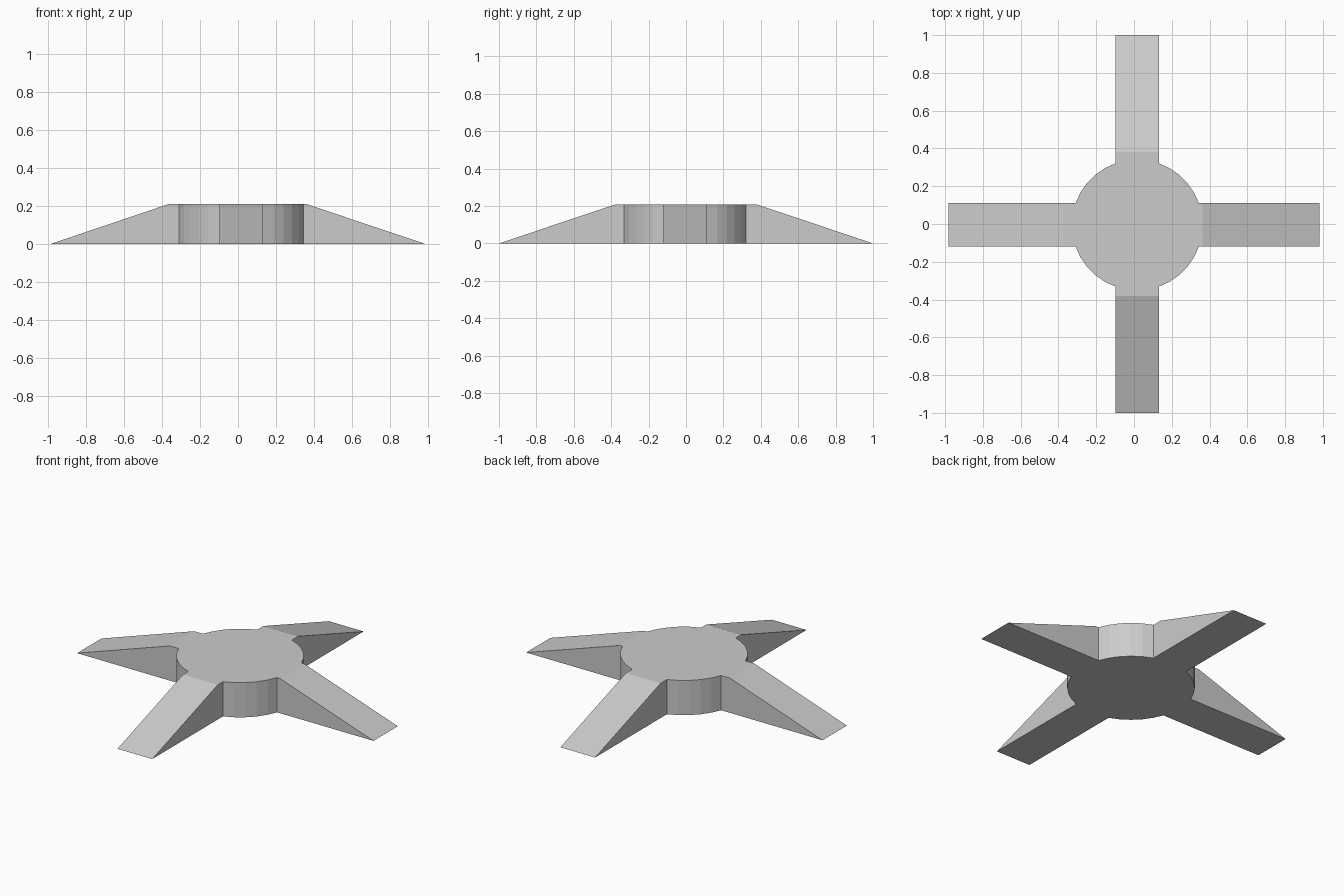
import bpy, bmesh
from math import asin, cos, sin, pi

if "Cube" in bpy.data.objects:
    bpy.data.objects.remove(bpy.data.objects["Cube"])

CX, CY = 0.017, -0.005     # hub centre
R, H, W = 0.346, 0.208, 0.115   # hub radius, height, half arm width
ARC_STEPS = 5

# Arms counter-clockwise from +x: distance from origin of ramp top and tip
ARMS = [(0.362, 0.982), (0.38, 1.0), (0.367, 0.982), (0.38, 1.0)]
half = asin(W / R)


def arm_point(i, dist, side):
    """Point on an arm edge; side is -1 or +1 across the arm."""
    dx, dy = [(1, 0), (0, 1), (-1, 0), (0, -1)][i]
    ox, oy = (0, CY) if dx else (CX, 0)
    return (ox + dx * dist - dy * W * side, oy + dy * dist + dx * W * side)


# Matching top and bottom outlines: arm ends spread outwards at the base
top, base = [], []
for i, (crest, tip) in enumerate(ARMS):
    for side in (-1, 1):
        top.append(arm_point(i, crest, side))
        base.append(arm_point(i, tip, side))
    start, sweep = i * pi / 2 + half, pi / 2 - 2 * half
    for k in range(ARC_STEPS + 1):
        a = start + sweep * k / ARC_STEPS
        p = (CX + R * cos(a), CY + R * sin(a))
        top.append(p)
        base.append(p)

# Skin the two outlines into one closed solid
bm = bmesh.new()
tv = [bm.verts.new((x, y, H)) for x, y in top]
bv = [bm.verts.new((x, y, 0)) for x, y in base]
bm.faces.new(tv)
bm.faces.new(bv[::-1])
n = len(tv)
for i in range(n):
    j = (i + 1) % n
    bm.faces.new((bv[i], bv[j], tv[j], tv[i]))
bmesh.ops.recalc_face_normals(bm, faces=bm.faces)

mesh = bpy.data.meshes.new("four_arm_base")
bm.to_mesh(mesh)
bm.free()
obj = bpy.data.objects.new("four_arm_base", mesh)
bpy.context.collection.objects.link(obj)
